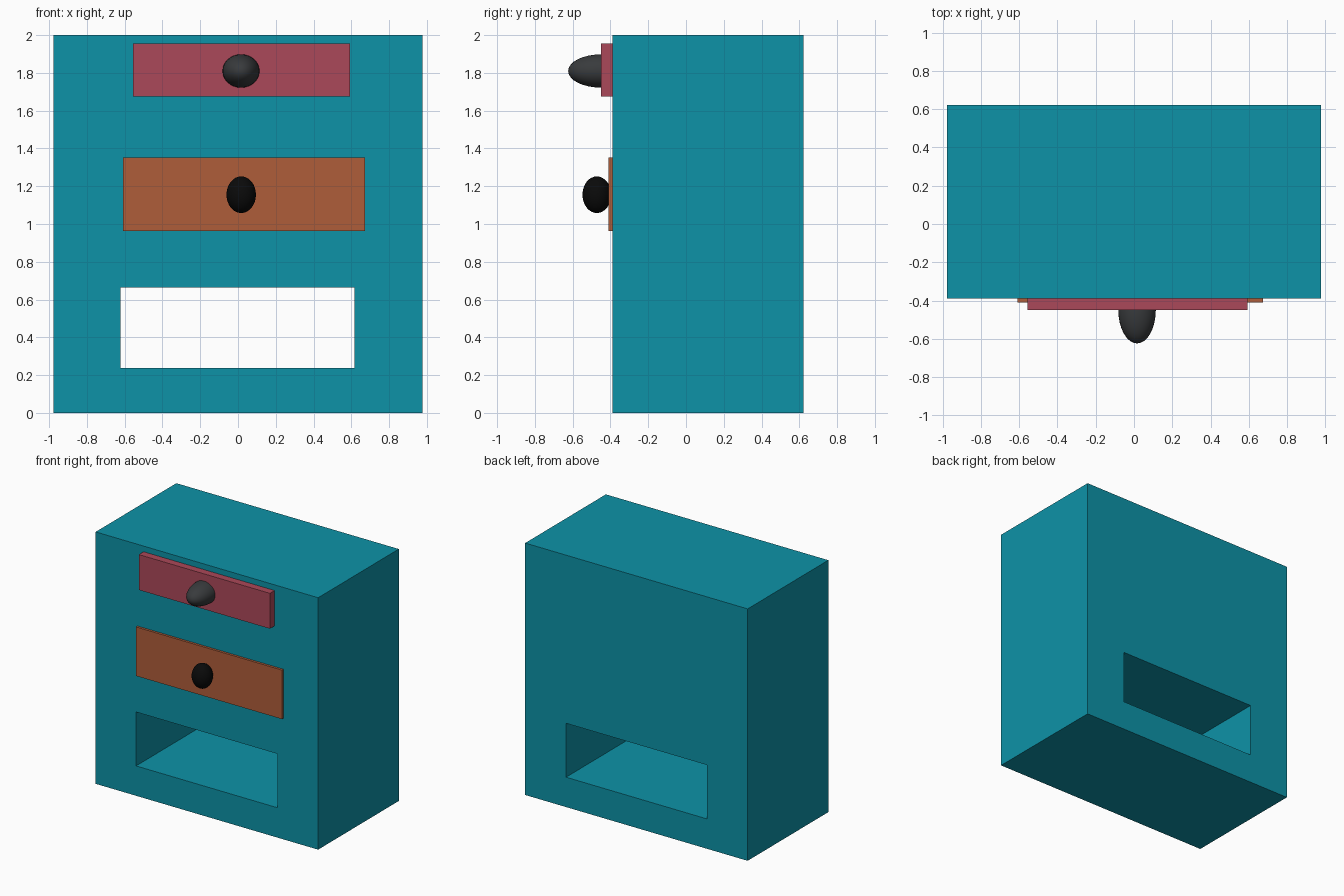
import bpy

if "Cube" in bpy.data.objects:
    bpy.data.objects.remove(bpy.data.objects["Cube"])


def material(name, rgb):
    mat = bpy.data.materials.new(name)
    mat.diffuse_color = (*rgb, 1)
    mat.use_nodes = True
    mat.node_tree.nodes["Principled BSDF"].inputs["Base Color"].default_value = mat.diffuse_color
    return mat


def box(name, lo, hi, mat=None):
    bpy.ops.mesh.primitive_cube_add(size=1, location=[(a + b) / 2 for a, b in zip(lo, hi)])
    ob = bpy.context.object
    ob.name = name
    ob.scale = [b - a for a, b in zip(lo, hi)]
    bpy.ops.object.transform_apply(location=False, rotation=False, scale=True)
    if mat:
        ob.data.materials.append(mat)
    return ob


def knob(name, centre, radii, mat):
    bpy.ops.mesh.primitive_uv_sphere_add(segments=32, ring_count=16, radius=1, location=centre)
    ob = bpy.context.object
    ob.name = name
    ob.scale = radii
    bpy.ops.object.transform_apply(location=False, rotation=False, scale=True)
    bpy.ops.object.shade_smooth_by_angle()
    ob.data.materials.append(mat)
    return ob


teal = material("teal", (0.004, 0.29, 0.39))
red = material("red", (0.41, 0.065, 0.10))
orange = material("orange", (0.43, 0.11, 0.042))
charcoal = material("charcoal", (0.04, 0.043, 0.046))
black = material("black", (0.003, 0.003, 0.003))

FRONT, BACK = -0.39, 0.622

# Cabinet with an open drawer slot cut right through
cabinet = box("cabinet", (-0.977, FRONT, 0), (0.977, BACK, 2), teal)
cutter = box("slot_cutter", (-0.622, -1, 0.237), (0.618, 1, 0.665), teal)
cutter.hide_render = True
cut = cabinet.modifiers.new("slot", 'BOOLEAN')
cut.operation = 'DIFFERENCE'
cut.solver = 'EXACT'
cut.object = cutter
bpy.context.view_layer.objects.active = cabinet
bpy.ops.object.modifier_apply(modifier=cut.name)
bpy.data.objects.remove(cutter)

# Drawer fronts
box("top_drawer_front", (-0.557, -0.449, 1.674), (0.594, FRONT, 1.955), red)
box("middle_drawer_front", (-0.609, -0.409, 0.962), (0.673, FRONT, 1.351), orange)

# Knobs
knob("top_knob", (0.016, -0.449, 1.81), (0.098, 0.175, 0.088), charcoal)
knob("middle_knob", (0.017, -0.472, 1.155), (0.078, 0.076, 0.097), black)
